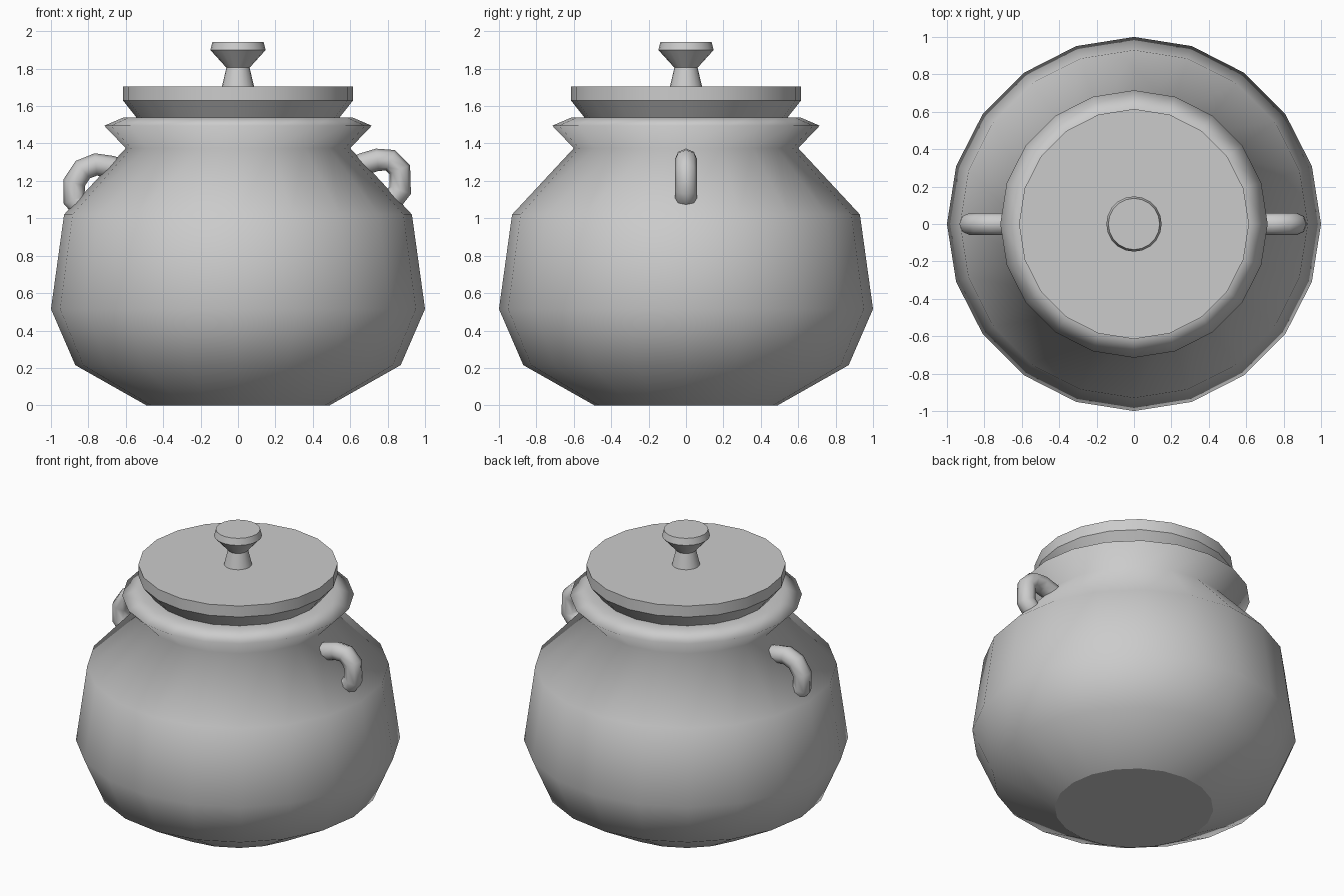
import bpy, bmesh
from math import sin, cos, pi, radians

if "Cube" in bpy.data.objects:
    bpy.data.objects.remove(bpy.data.objects["Cube"])


def lathe(name, profile, sides=20, sharp=True, cap_top=True):
    """Revolve (radius, z) points around the z axis, closing the ends."""
    bm = bmesh.new()
    rings = [[bm.verts.new((r * cos(2 * pi * i / sides), r * sin(2 * pi * i / sides), z))
              for i in range(sides)] for r, z in profile]
    for a, b in zip(rings, rings[1:]):
        for i in range(sides):
            j = (i + 1) % sides
            bm.faces.new((a[i], a[j], b[j], b[i]))
    base = bm.faces.new(rings[0][::-1])
    if cap_top:
        bm.faces.new(rings[-1])
    for f in bm.faces:
        f.smooth = True
    for e in base.edges:
        e.smooth = False
    mesh = bpy.data.meshes.new(name)
    bm.to_mesh(mesh)
    bm.free()
    ob = bpy.data.objects.new(name, mesh)
    bpy.context.collection.objects.link(ob)
    if sharp:
        select(ob)
        bpy.ops.object.shade_smooth_by_angle(angle=radians(30))
    return ob


def select(ob):
    bpy.ops.object.select_all(action='DESELECT')
    ob.select_set(True)
    bpy.context.view_layer.objects.active = ob


def tube(name, path, radius):
    """Round tube along (x, z) points in the y = 0 plane."""
    cu = bpy.data.curves.new(name, 'CURVE')
    cu.dimensions = '3D'
    cu.bevel_depth = radius
    cu.bevel_resolution = 2
    cu.use_fill_caps = True
    sp = cu.splines.new('POLY')
    sp.points.add(len(path) - 1)
    for p, (x, z) in zip(sp.points, path):
        p.co = (x, 0, z, 1)
    ob = bpy.data.objects.new(name, cu)
    bpy.context.collection.objects.link(ob)
    select(ob)
    bpy.ops.object.convert(target='MESH')
    bpy.ops.object.shade_smooth_by_angle(angle=radians(60))


# Rounded pot with flared rim, smooth all over except around the base
lathe("pot_body", [(0.49, 0), (0.87, 0.215), (1.0, 0.515), (0.93, 1.02),
                   (0.6, 1.375), (0.715, 1.495), (0.61, 1.54), (0.53, 1.535)],
      sharp=False, cap_top=False)

# Lid with tapered underside
lathe("lid", [(0.54, 1.535), (0.615, 1.63), (0.615, 1.705)])

# Lid knob
lathe("lid_knob", [(0.087, 1.70), (0.062, 1.805), (0.148, 1.90), (0.137, 1.943)])

# Loop handles, slightly uneven as on a hand-made pot
tube("right_handle", [(0.60, 1.25), (0.67, 1.29), (0.745, 1.313), (0.815, 1.31),
                      (0.865, 1.26), (0.868, 1.15), (0.835, 1.11), (0.77, 1.08)], 0.06)
tube("left_handle", [(-0.60, 1.25), (-0.68, 1.275), (-0.76, 1.288), (-0.83, 1.26),
                     (-0.876, 1.19), (-0.876, 1.10), (-0.84, 1.06), (-0.77, 1.04)], 0.06)
